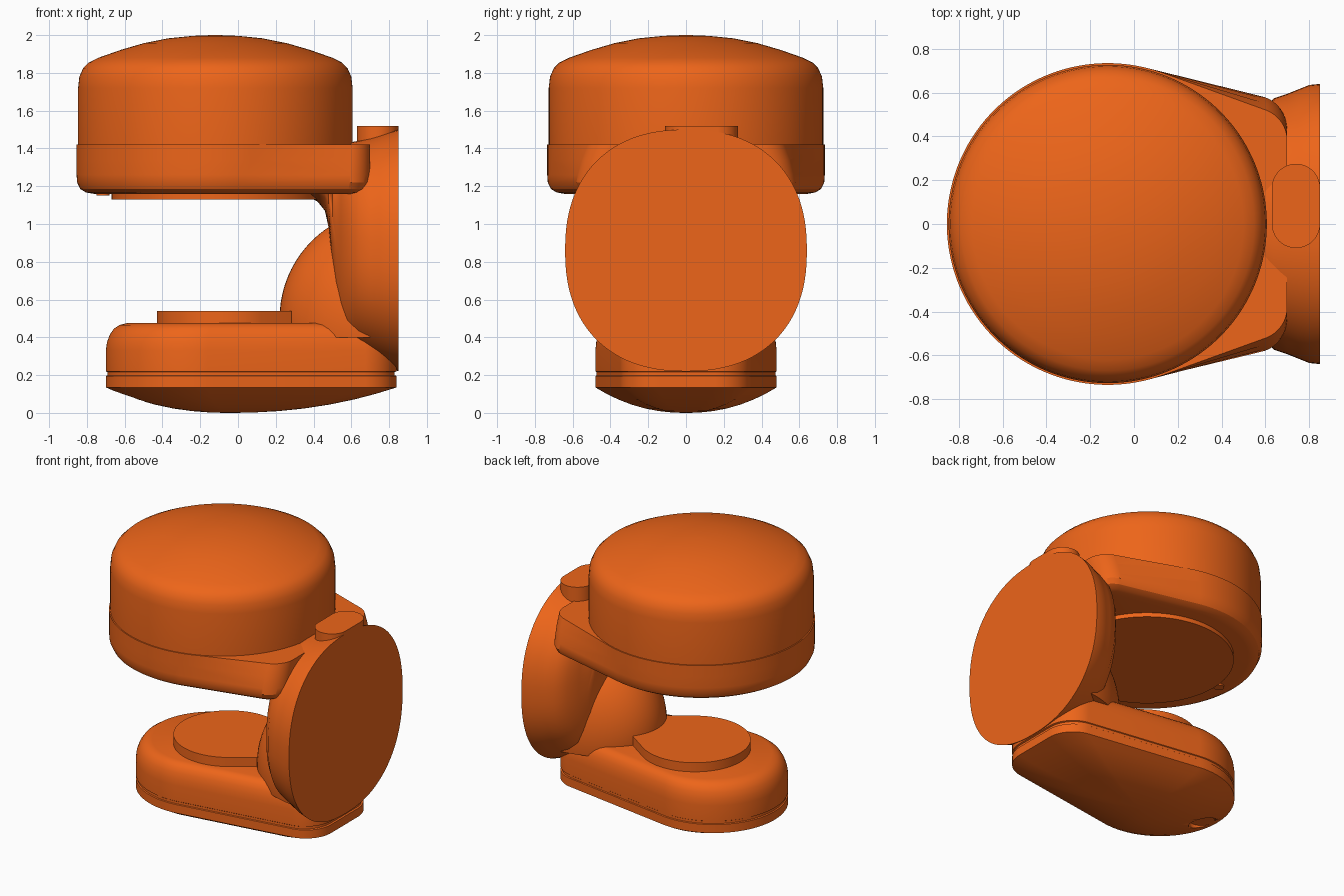
import bpy, bmesh, math
from mathutils import Vector

if "Cube" in bpy.data.objects:
    bpy.data.objects.remove(bpy.data.objects["Cube"])

orange = bpy.data.materials.new("orange_shell")
orange.diffuse_color = (0.85, 0.13, 0.01, 1)
orange.use_nodes = True
orange.node_tree.nodes["Principled BSDF"].inputs["Base Color"].default_value = orange.diffuse_color


def finish(name, bm, angle=30):
    bmesh.ops.recalc_face_normals(bm, faces=bm.faces)
    mesh = bpy.data.meshes.new(name)
    bm.to_mesh(mesh)
    bm.free()
    ob = bpy.data.objects.new(name, mesh)
    bpy.context.collection.objects.link(ob)
    mesh.materials.append(orange)
    bpy.ops.object.select_all(action='DESELECT')
    ob.select_set(True)
    bpy.context.view_layer.objects.active = ob
    bpy.ops.object.shade_smooth_by_angle(angle=math.radians(angle))
    return ob


def loft(name, rings, angle=30):
    """Skin a list of equal-length point rings and cap both ends."""
    bm = bmesh.new()
    vs = [[bm.verts.new(p) for p in ring] for ring in rings]
    n = len(vs[0])
    for a, b in zip(vs, vs[1:]):
        for i in range(n):
            j = (i + 1) % n
            bm.faces.new((a[i], a[j], b[j], b[i]))
    bm.faces.new(vs[0])
    bm.faces.new(vs[-1])
    return finish(name, bm, angle)


def hull(circles, n=128):
    """Outline wrapped tightly around circles (x, y, radius)."""
    pts = []
    for i in range(n):
        t = 2 * math.pi * (i + 0.5) / n
        c, s = math.cos(t), math.sin(t)
        x, y, r = max(circles, key=lambda k: k[0] * c + k[1] * s + k[2])
        # tiny extra radius keeps points distinct on sharp corners
        pts.append((x + r * c, y + r * s))
    return pts


def at_z(outline, z):
    return [(x, y, z) for x, y in outline]


def super_ring(x, hw, z0, z1, p=2.3, n=96):
    """Superellipse section in the yz plane."""
    ring = []
    for i in range(n):
        t = 2 * math.pi * i / n
        c, s = math.cos(t), math.sin(t)
        ring.append((x, hw * math.copysign(abs(c) ** (2 / p), c),
                     (z0 + z1) / 2 + (z1 - z0) / 2 * math.copysign(abs(s) ** (2 / p), s)))
    return ring


# Domed drum head
head = [(0.725, 1.30), (0.727, 1.42), (0.727, 1.72), (0.72, 1.78), (0.70, 1.825),
        (0.67, 1.855), (0.62, 1.88), (0.50, 1.922), (0.38, 1.957), (0.25, 1.983),
        (0.12, 1.996), (0.02, 2.0)]
loft("head_drum", [at_z(hull([(-0.12, 0, r)]), z) for r, z in head])

# Teardrop lower housing that reaches back to the arm: (z, inset, end narrowing)
layers = [(1.16, 0.09, 0), (1.167, 0.05, 0), (1.185, 0.02, 0), (1.22, 0.003, 0),
          (1.26, 0, 0.01), (1.34, 0, 0.03), (1.42, 0, 0.06)]
loft("head_housing", [at_z(hull([(-0.12, 0, 0.735 - d)] +
     [(0.55, s * (0.44 - e), 0.15 - d) for s in (1, -1)]), z) for z, d, e in layers])

# Lens plate and small tab under the head
loft("lens_plate", [at_z(hull([(-0.11, 0, 0.56)]), z) for z in (1.13, 1.18)])
loft("lens_tab", [at_z(hull([(-0.715, 0, 0.035)], 32), z) for z in (1.15, 1.18)])

# Arm: sections from the flat mounting face inward, ending in the fillet under the head
sections = [(0.85, 0.64, 0.22, 1.50), (0.80, 0.635, 0.24, 1.485), (0.75, 0.615, 0.26, 1.47),
            (0.70, 0.595, 0.28, 1.455), (0.64, 0.575, 0.31, 1.44), (0.58, 0.51, 0.335, 1.43),
            (0.545, 0.43, 0.37, 1.41), (0.52, 0.37, 0.44, 1.40), (0.50, 0.33, 0.70, 1.39),
            (0.48, 0.33, 0.98, 1.38), (0.46, 0.36, 1.07, 1.37), (0.42, 0.39, 1.12, 1.36),
            (0.36, 0.40, 1.15, 1.35), (0.28, 0.40, 1.17, 1.34)]
loft("arm", [super_ring(*s) for s in sections], 40)

# Button on top of the arm
loft("arm_button", [at_z(hull([(0.74, 0.0, 0.11), (0.74, 0.165, 0.11)], 64), z)
                    for z in (1.38, 1.52)])

# Foot: rocker underside, rim, groove and rounded body
foot_outline = hull([(-0.22, 0, 0.48), (0.64, 0.15, 0.20), (0.64, -0.15, 0.20)])
foot = [(0.135 * s ** 2.2, s) for s in (0.03, 0.15, 0.3, 0.45, 0.6, 0.75, 0.88, 1)]
foot += [(0.195, 1), (0.199, 0.988), (0.216, 0.988), (0.22, 1), (0.33, 1), (0.375, 0.99),
         (0.415, 0.967), (0.445, 0.935), (0.465, 0.89), (0.475, 0.83)]
foot_ob = loft("foot", [[(-0.05 + (x + 0.05) * s, y * s, z) for x, y in foot_outline]
                        for z, s in foot])

# Round recess under the front of the foot
cutter = loft("foot_recess_cutter", [at_z(hull([(-0.57, 0, 0.085)], 48), z)
                                     for z in (-0.05, 0.115)])
cutter.hide_render = True
cutter.hide_set(True)
cut = foot_ob.modifiers.new("recess", 'BOOLEAN')
cut.operation = 'DIFFERENCE'
cut.object = cutter

# Raised pad on the foot
loft("foot_pad", [at_z(hull([(-0.07, 0, 0.36), (0.275, 0.19, 0.008), (0.275, -0.19, 0.008)]), z)
                  for z in (0.45, 0.54)])

# Rounded bulge joining the foot to the arm
bm = bmesh.new()
bmesh.ops.create_uvsphere(bm, u_segments=64, v_segments=40, radius=1)
for v in bm.verts:
    v.co = Vector((0.8 + 0.58 * v.co.x, 0.42 * v.co.y, 0.5 + 0.58 * v.co.z))
for co, no in (((0.7, 0, 0), (1, 0, 0)), ((0, 0, 0.4), (0, 0, -1))):
    res = bmesh.ops.bisect_plane(bm, geom=bm.verts[:] + bm.edges[:] + bm.faces[:],
                                 plane_co=co, plane_no=no, clear_outer=True)
    edges = [e for e in res["geom_cut"] if isinstance(e, bmesh.types.BMEdge)]
    bmesh.ops.holes_fill(bm, edges=edges)
finish("joint_bulge", bm)
